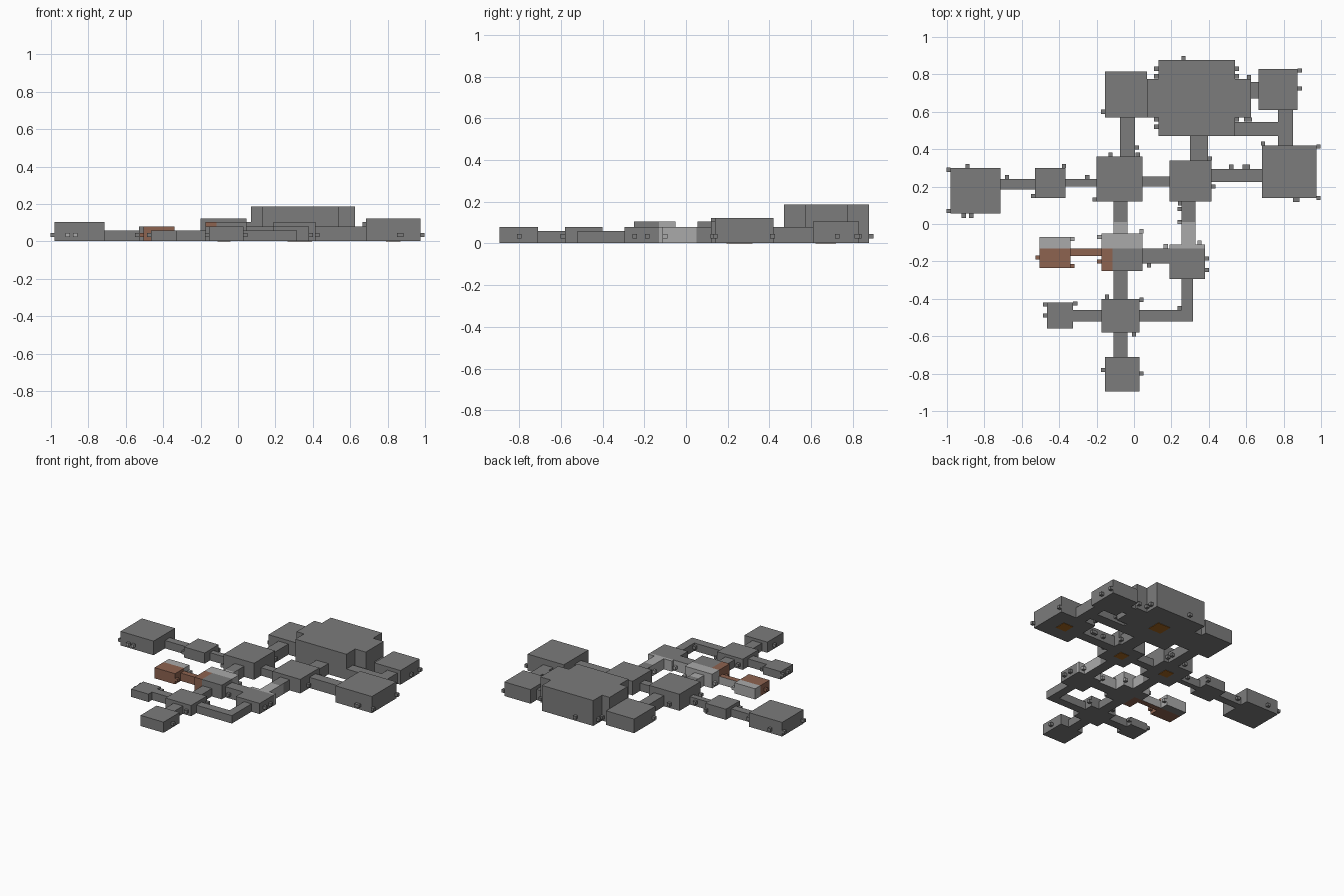
import bpy, bmesh
from mathutils import Vector

default = bpy.data.objects.get("Cube")
if default:
    bpy.data.objects.remove(default, do_unlink=True)


def material(name, colour):
    mat = bpy.data.materials.new(name)
    mat.use_nodes = True
    mat.diffuse_color = (*colour, 1)
    shader = next(n for n in mat.node_tree.nodes if n.type == "BSDF_PRINCIPLED")
    shader.inputs["Base Color"].default_value = (*colour, 1)
    return mat


stone = material("grey_stone", (.2, .2, .2))
pale = material("pale_stone", (.4, .4, .4))
clay = material("brown_clay", (.27, .125, .08))
rust = material("rust_floor", (.36, .13, .015))

BASE = .003            # underside of the rooms
LAMP = .022            # side length of a wall lamp
LAMP_HEIGHT = .035
PALE_START, PALE_END, PALE_WALL_END = -.13, .01, .05
CLAY_EDGE, CLAY_FRONT = -.115, -.3


def box_mesh(bm, low, high):
    low, high = Vector(low), Vector(high)
    cube = bmesh.ops.create_cube(bm, size=1)
    for v in cube["verts"]:
        v.co = (low + high) / 2 + v.co * (high - low)


def finish(name, bm, mats):
    mesh = bpy.data.meshes.new(name)
    bm.to_mesh(mesh)
    bm.free()
    for mat in mats:
        mesh.materials.append(mat)
    obj = bpy.data.objects.new(name, mesh)
    bpy.context.collection.objects.link(obj)
    return obj


def paint(bm):
    """Cut along the colour borders and colour faces by their position."""
    cuts = [((0, y, 0), (0, 1, 0)) for y in (PALE_START, PALE_END, PALE_WALL_END)]
    cuts.append(((CLAY_EDGE, 0, 0), (1, 0, 0)))
    for point, normal in cuts:
        geom = bm.verts[:] + bm.edges[:] + bm.faces[:]
        bmesh.ops.bisect_plane(bm, geom=geom, plane_co=point, plane_no=normal)
    bm.normal_update()
    for face in bm.faces:
        centre = face.calc_center_median()
        end = PALE_END if face.normal.z > .5 else PALE_WALL_END
        if CLAY_FRONT < centre.y < PALE_START and centre.x < CLAY_EDGE:
            face.material_index = 2
        elif PALE_START < centre.y < end and face.normal.z > -.5:
            face.material_index = 1


def block(name, x0, x1, y0, y1, height, north=(), south=(), east=(), west=()):
    """A room or corridor, with lamps at given offsets along its walls."""
    bm = bmesh.new()
    box_mesh(bm, (x0, y0, BASE), (x1, y1, height))
    paint(bm)
    finish(name, bm, (stone, pale, clay))
    r = LAMP / 2
    spots = [(x, y1 + r) for x in north] + [(x, y0 - r) for x in south]
    spots += [(x1 + r, y) for y in east] + [(x0 - r, y) for y in west]
    if spots:
        bm = bmesh.new()
        for x, y in spots:
            box_mesh(bm, (x - r, y - r, LAMP_HEIGHT - r), (x + r, y + r, LAMP_HEIGHT + r))
        paint(bm)
        finish(name + "_lamps", bm, (stone, pale, clay))


def floor_plate(name, x, y, size):
    bm = bmesh.new()
    s = size / 2
    box_mesh(bm, (x - s, y - s, 0), (x + s, y + s, BASE + .001))
    finish(name, bm, (rust,))


LOW, MID, TALL = .06, .08, .105

# Western wing
block("west_room", -.98, -.715, .055, .3, TALL,
      north=(-.89,), south=(-.91, -.87), west=(.29, .07))
block("west_corridor", -.715, -.53, .185, .24, LOW, north=(-.68,))
block("west_chamber", -.53, -.365, .14, .3, MID, north=(-.375,), west=(.15,))
block("west_inner_corridor", -.365, -.2, .2, .24, LOW, north=(-.25,))

# Central rooms
block("central_room", -.2, .045, .12, .36, .123, north=(-.125, .02), west=(.13,))
block("central_corridor", .045, .19, .2, .255, LOW)
block("crossing_room", .19, .415, .12, .34, TALL, north=(.405,), south=(.245,), east=(.2,))
block("central_south_corridor", -.11, -.035, -.05, .12, MID)
block("crossing_south_corridor", .255, .33, -.11, .12, MID, west=(.08, .01))

# Northern hall with its wings and side rooms
block("north_corridor", -.075, .005, .36, .57, MID, east=(.41,))
block("north_west_room", -.155, .07, .57, .815, TALL, west=(.6,))
block("great_hall", .13, .54, .47, .877, .187,
      north=(.265,), west=(.83, .79, .56, .52), east=(.83, .79, .56))
block("great_hall_west_wing", .07, .13, .57, .775, .187)
block("great_hall_east_wing", .54, .625, .57, .775, .187, north=(.615,), south=(.6, .62))
block("hall_south_corridor", .3, .395, .34, .47, MID)
block("hall_east_corridor", .625, .665, .67, .76, MID)
block("north_east_room", .665, .875, .61, .83, TALL, east=(.82, .725))

# Eastern room and its corridors
block("east_bend_corridor", .54, .77, .47, .545, MID)
block("east_link_corridor", .77, .85, .42, .61, MID)
block("east_room", .685, .975, .14, .42, .123,
      north=(.69,), south=(.86, .875), east=(.415, .14))
block("east_corridor", .415, .685, .225, .295, MID, north=(.52, .59, .61))

# Southern rooms
block("middle_room", -.175, .045, -.25, -.05, TALL, north=(.04,), west=(-.2, -.07))
block("middle_corridor", .045, .19, -.21, -.13, MID, north=(.17,), south=(.08,))
block("side_room", .19, .38, -.295, -.11, MID, north=(.35,), east=(-.185, -.245))
block("clay_corridor", -.34, -.175, -.17, -.13, LOW)
block("clay_room", -.505, -.34, -.235, -.07, MID, east=(-.08, -.225), west=(-.18,))
block("middle_south_corridor", -.11, -.035, -.4, -.25, LOW)
block("south_room", -.175, .03, -.58, -.4, MID, north=(-.145,), south=(0,), east=(-.405,))
block("south_west_corridor", -.325, -.175, -.52, -.46, LOW)
block("south_west_room", -.465, -.325, -.56, -.42, LOW, east=(-.425,), west=(-.43, -.49))
block("south_east_corridor", .03, .315, -.52, -.46, LOW)
block("south_east_link", .255, .315, -.46, -.295, LOW, west=(-.45,))
block("front_corridor", -.11, -.035, -.71, -.58, LOW)
block("front_room", -.155, .03, -.895, -.71, MID, east=(-.8,), west=(-.78,))

# Rust plates set in the undersides
floor_plate("east_floor_plate", .83, .28, .08)
floor_plate("hall_floor_plate", .345, .67, .1)
floor_plate("crossing_floor_plate", .3, .23, .07)
floor_plate("central_floor_plate", -.075, .24, .07)
